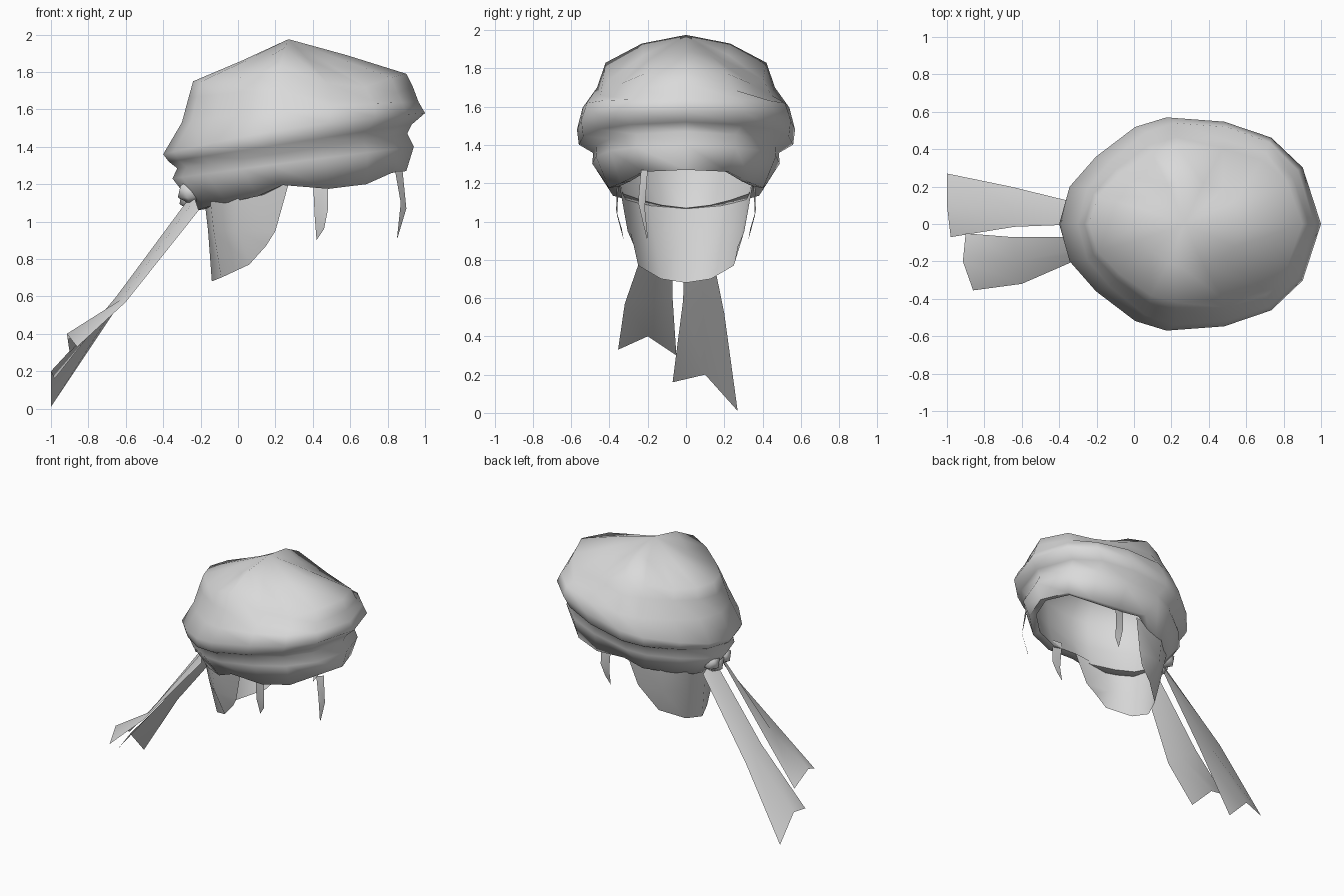
import bpy, bmesh, math

if "Cube" in bpy.data.objects:
    bpy.data.objects.remove(bpy.data.objects["Cube"])

grey = bpy.data.materials.new("light_grey")
grey.diffuse_color = (0.7, 0.7, 0.7, 1)
grey.use_nodes = True
grey.node_tree.nodes["Principled BSDF"].inputs["Base Color"].default_value = grey.diffuse_color


def finish(name, verts, faces, angle=60, fix=False):
    me = bpy.data.meshes.new(name)
    me.from_pydata(verts, [], faces)
    if fix:
        bm = bmesh.new()
        bm.from_mesh(me)
        bmesh.ops.recalc_face_normals(bm, faces=bm.faces)
        bm.to_mesh(me)
        bm.free()
    me.materials.append(grey)
    ob = bpy.data.objects.new(name, me)
    bpy.context.collection.objects.link(ob)
    bpy.ops.object.select_all(action='DESELECT')
    bpy.context.view_layer.objects.active = ob
    ob.select_set(True)
    bpy.ops.object.shade_smooth_by_angle(angle=math.radians(angle))
    return ob


# Egg-shaped outline, front to back, as fractions of length and half width
U = [1, .93, .81, .63, .41, .29, .14, .04, 0]
V = [0, .53, .81, .96, 1, .91, .63, .35, 0]


def ring(xb, xf, hw, zb, zm=0, zf=0):
    """Closed 16-point ring; height runs back - middle - front, or is listed."""
    half = []
    for i, (u, v) in enumerate(zip(U, V)):
        if isinstance(zb, list):
            z = zb[i]
        else:
            z = (zb * (u - .45) * (u - 1) / .45 - zm * u * (u - 1) / .2475
                 + zf * u * (u - .45) / .55)
        half.append((xb + u * (xf - xb), v * hw, z))
    return half + [(x, -y, z) for x, y, z in half[-2:0:-1]]


def loft(name, rings, apex_start, apex_end, angle):
    verts, faces = [apex_start], []
    for r in rings:
        verts += r
    verts.append(apex_end)
    n, last = 16, len(rings) - 1
    for i in range(n):
        j = (i + 1) % n
        faces.append((0, 1 + i, 1 + j))
        for k in range(last):
            a, b = 1 + k * n, 1 + (k + 1) * n
            faces.append((a + i, b + i, b + j, a + j))
        e = 1 + last * n
        faces.append((e + i, len(verts) - 1, e + j))
    return finish(name, verts, faces, angle, True)


# Puffed cap: ridged crown, overhang, head band, rim and hollow lining
rim = [1.27, 1.26, 1.20, 1.175, 1.195, 1.135, 1.10, 1.075, 1.06]
loft("cap", [
    ring(.02, .58, .23, [1.89, 1.87, 1.85, 1.87, 1.93, 1.89, 1.86, 1.86, 1.86]),
    ring(-.24, .90, .42, [1.79, 1.77, 1.72, 1.74, 1.83, 1.79, 1.75, 1.75, 1.75]),
    ring(-.265, .935, .465, [1.72, 1.69, 1.65, 1.66, 1.70, 1.70, 1.68, 1.67, 1.66]),
    ring(-.30, .965, .54, 1.53, 1.60, 1.64),
    ring(-.40, 1.0, .57, 1.36, 1.49, 1.58),
    ring(-.37, .93, .56, 1.32, 1.41, 1.52),
    ring(-.325, .905, .485, 1.285, 1.365, 1.47),
    ring(-.35, .94, .49, 1.23, 1.31, 1.40),
    ring(-.22, .90, .42, rim),
    ring(-.15, .85, .36, [z + .01 for z in rim]),
    ring(-.20, .87, .43, 1.25, 1.36, 1.42),
    ring(-.22, .86, .46, 1.50, 1.58, 1.60),
    ring(-.10, .70, .32, 1.72, 1.76, 1.72),
], (.27, 0, 1.975), (.28, 0, 1.84), 85)


def sheet(name, rows, flip=False):
    """Thin cloth or hair sheet from rows of points."""
    w = len(rows[0])
    verts = [p for r in rows for p in r]
    faces = [(a * w + b, a * w + b + 1, (a + 1) * w + b + 1, (a + 1) * w + b)
             for a in range(len(rows) - 1) for b in range(w - 1)]
    if flip:
        faces = [f[::-1] for f in faces]
    return finish(name, verts, faces)


# Hair hanging at the back, wrapping forward on both sides
half_rows = [
    [(-.18, 0, 1.12), (-.15, .20, 1.13), (0, .32, 1.15), (.27, .35, 1.2)],
    [(-.16, 0, .95), (-.13, .17, .95), (0, .29, .95), (.20, .305, .95)],
    [(-.14, 0, .68), (-.09, .13, .70), (.06, .25, .77), (.15, .27, .87)],
]
sheet("back_hair", [[(x, -y, z) for x, y, z in r[:0:-1]] + r for r in half_rows], True)

# Side locks
for side, s in (("left", 1), ("right", -1)):
    sheet(side + "_lock", [
        [(.40, .35 * s, 1.24), (.48, .36 * s, 1.24)],
        [(.41, .36 * s, 1.03), (.48, .365 * s, 1.06)],
        [(.42, .325 * s, .90), (.46, .335 * s, .96)]], s < 0)

# Single loose lock at the front
sheet("front_lock", [
    [(.84, -.235, 1.27), (.88, -.20, 1.27)],
    [(.87, -.25, 1.10), (.90, -.215, 1.07)],
    [(.85, -.205, .91), (.855, -.20, .92)]])

# Ribbon tails with notched ends
sheet("long_ribbon", [
    [(-.25, .00, 1.14), (-.23, .05, 1.12), (-.21, .09, 1.06)],
    [(-.64, -.015, .59), (-.65, .09, .56), (-.66, .20, .52)],
    [(-.98, -.07, .16), (-1.0, .10, .20), (-1.0, .27, .01)]])
sheet("short_ribbon", [
    [(-.21, -.15, 1.06), (-.23, -.12, 1.12), (-.25, -.07, 1.14)],
    [(-.60, -.32, .57), (-.63, -.20, .58), (-.65, -.07, .60)],
    [(-.86, -.355, .33), (-.915, -.20, .40), (-.90, -.05, .30)]])


# Tied knot with a small loop on each side
def lump(name, centre, size):
    bm = bmesh.new()
    bmesh.ops.create_icosphere(bm, subdivisions=1, radius=1)
    verts = [[c + a * b for c, a, b in zip(centre, v.co, size)] for v in bm.verts]
    faces = [tuple(v.index for v in f.verts) for f in bm.faces]
    bm.free()
    finish(name, verts, faces)


lump("knot", (-.25, 0, 1.13), (.07, .08, .08))
lump("knot_loop_left", (-.25, .06, 1.16), (.08, .07, .07))
lump("knot_loop_right", (-.25, -.08, 1.16), (.08, .07, .07))
